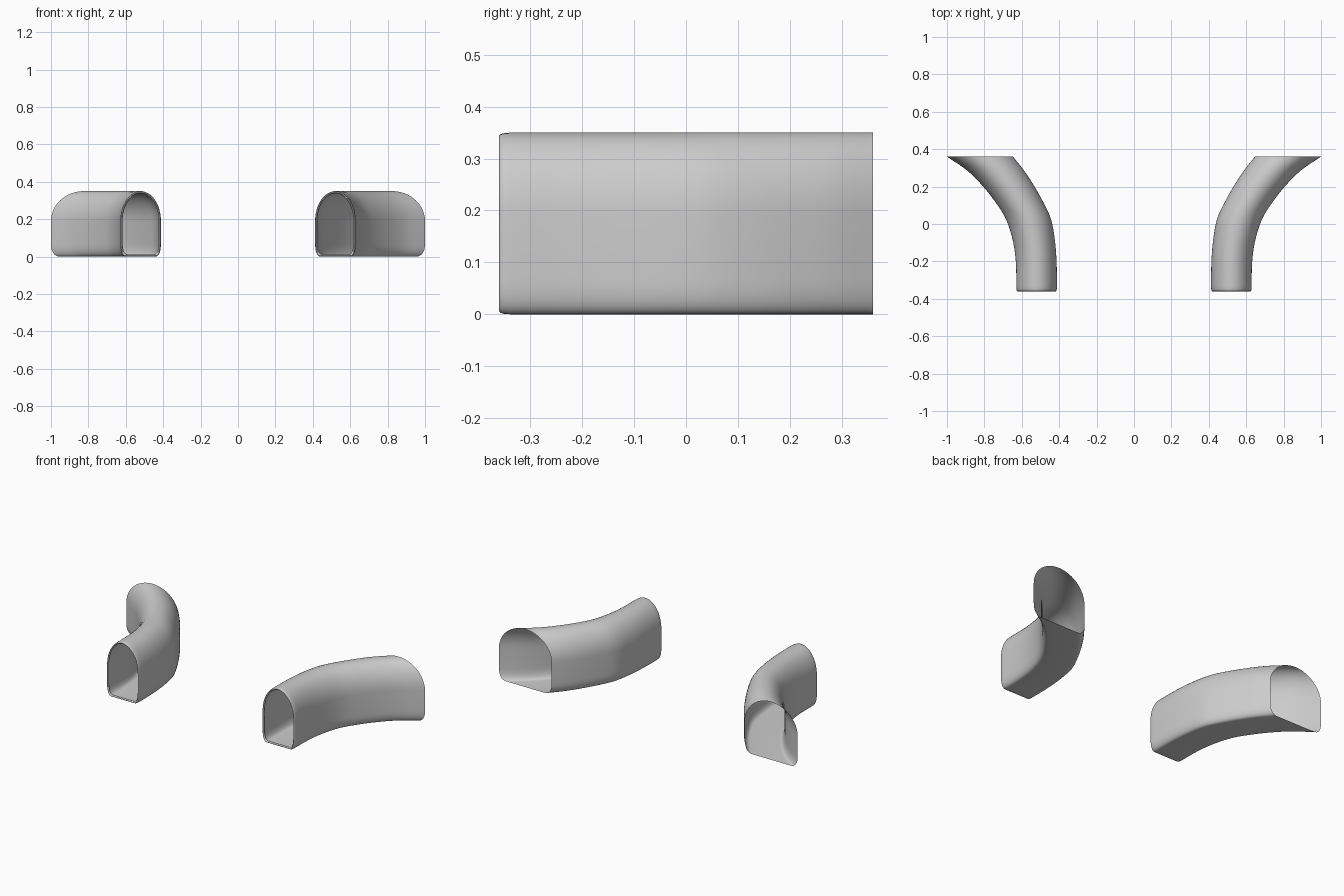
import bpy, bmesh
from math import sin, cos, pi

if "Cube" in bpy.data.objects:
    bpy.data.objects.remove(bpy.data.objects["Cube"])

H = 0.35
# plan outline stations: y, inner x, outer x
PLAN = [(-0.36, 0.412, 0.629), (-0.2, 0.414, 0.632), (-0.08, 0.424, 0.650),
        (0.03, 0.445, 0.687), (0.12, 0.487, 0.743), (0.21, 0.538, 0.815),
        (0.29, 0.591, 0.897), (0.36, 0.647, 1.0)]


def plan(y):
    """Smooth cubic interpolation of the inner and outer plan curves."""
    n = len(PLAN)
    i = max(k for k in range(n - 1) if PLAN[k][0] <= y + 1e-9)

    def slope(k, c):
        a, b = PLAN[max(k - 1, 0)], PLAN[min(k + 1, n - 1)]
        return (b[c] - a[c]) / (b[0] - a[0])
    p, q = PLAN[i], PLAN[i + 1]
    d = q[0] - p[0]
    t = (y - p[0]) / d
    return [(2*t**3 - 3*t*t + 1) * p[c] + (t**3 - 2*t*t + t) * d * slope(i, c)
            + (3*t*t - 2*t**3) * q[c] + (t**3 - t*t) * d * slope(i + 1, c) for c in (1, 2)]


def section():
    """Unit arch profile (u -1..1, z): elliptical top, rounded bottom corners."""
    pts = []
    for k in range(25):
        a = pi * k / 24
        pts.append((cos(a), 0.19 + (H - 0.19) * sin(a)))
    cu, cz = 0.28, 0.07
    e = 0.85
    left = [(-(1 - cu) - cu * cos(a)**e, cz - cz * sin(a)**e)
            for a in [pi / 2 * k / 8 * 0.9999 for k in range(9)]]
    return pts + left + [(-u, z) for u, z in reversed(left)]


def duct(name, side):
    prof = section()
    # rolled front lip, then evenly spaced rings to the back opening
    rings = [(-0.352, 0.012), (-0.357, 0.009), (-0.36, 0.006), (-0.357, 0.003), (-0.35, 0.001), (-0.335, 0)]
    rings += [(-0.335 + 0.695 * k / 36, 0) for k in range(1, 37)]
    bm = bmesh.new()
    loops = []
    for y, inset in rings:
        a, b = plan(y)
        c, w = (a + b) / 2, (b - a) / 2 - inset
        s = (H - 2 * inset) / H
        loops.append([bm.verts.new((side * (c + u * w), y, inset + z * s)) for u, z in prof])
    n = len(prof)
    for r0, r1 in zip(loops, loops[1:]):
        for k in range(n):
            f = [r0[k], r0[(k + 1) % n], r1[(k + 1) % n], r1[k]]
            bm.faces.new(f if side > 0 else f[::-1])
    for f in bm.faces:
        f.smooth = True
    me = bpy.data.meshes.new(name)
    bm.to_mesh(me)
    bm.free()
    ob = bpy.data.objects.new(name, me)
    bpy.context.collection.objects.link(ob)


duct("right_duct", 1)
duct("left_duct", -1)
